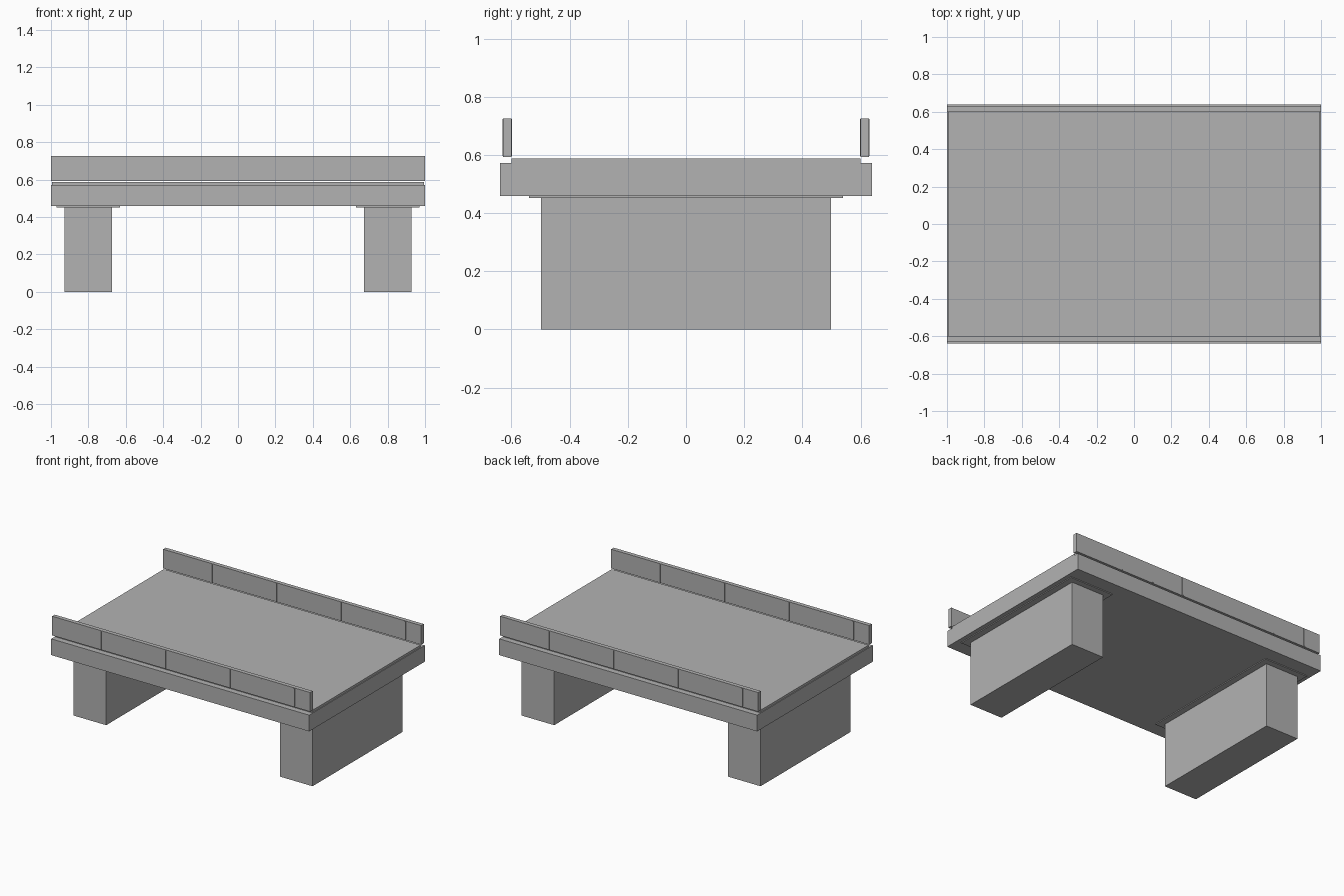
import bpy

if "Cube" in bpy.data.objects:
    bpy.data.objects.remove(bpy.data.objects["Cube"])

concrete = bpy.data.materials.new("concrete grey")
concrete.diffuse_color = (0.448, 0.448, 0.448, 1)
concrete.use_nodes = True
concrete.node_tree.nodes["Principled BSDF"].inputs["Base Color"].default_value = concrete.diffuse_color


def box(name, x, y, z):
    """Box from (min, max) ranges on each axis."""
    bpy.ops.mesh.primitive_cube_add(size=1)
    ob = bpy.context.object
    ob.name = name
    ob.location = [(a + b) / 2 for a, b in (x, y, z)]
    ob.scale = [b - a for a, b in (x, y, z)]
    ob.data.materials.append(concrete)
    return ob


# Deck slab and road surface
box("deck_slab", (-1, 1), (-0.64, 0.64), (0.458, 0.572))
box("road_surface", (-0.995, 0.995), (-0.6, 0.6), (0.572, 0.588))

# Piers with thin bearing plates
for side, cx in (("left", -0.8), ("right", 0.8)):
    box(side + "_pier", (cx - 0.127, cx + 0.127), (-0.498, 0.498), (0, 0.452))
    box(side + "_bearing_plate", (cx - 0.17, cx + 0.17), (-0.54, 0.54), (0.452, 0.458))

# Parapet walls with slim joint strips
for side, cy in (("front", -0.6145), ("back", 0.6145)):
    box(side + "_parapet", (-1, 1), (cy - 0.0145, cy + 0.0145), (0.592, 0.726))
    for i in range(8):
        cx = -0.875 + 0.25 * i
        box(f"{side}_parapet_joint_{i + 1}", (cx - 0.006, cx + 0.006),
            (cy - 0.016, cy + 0.016), (0.597, 0.723))
